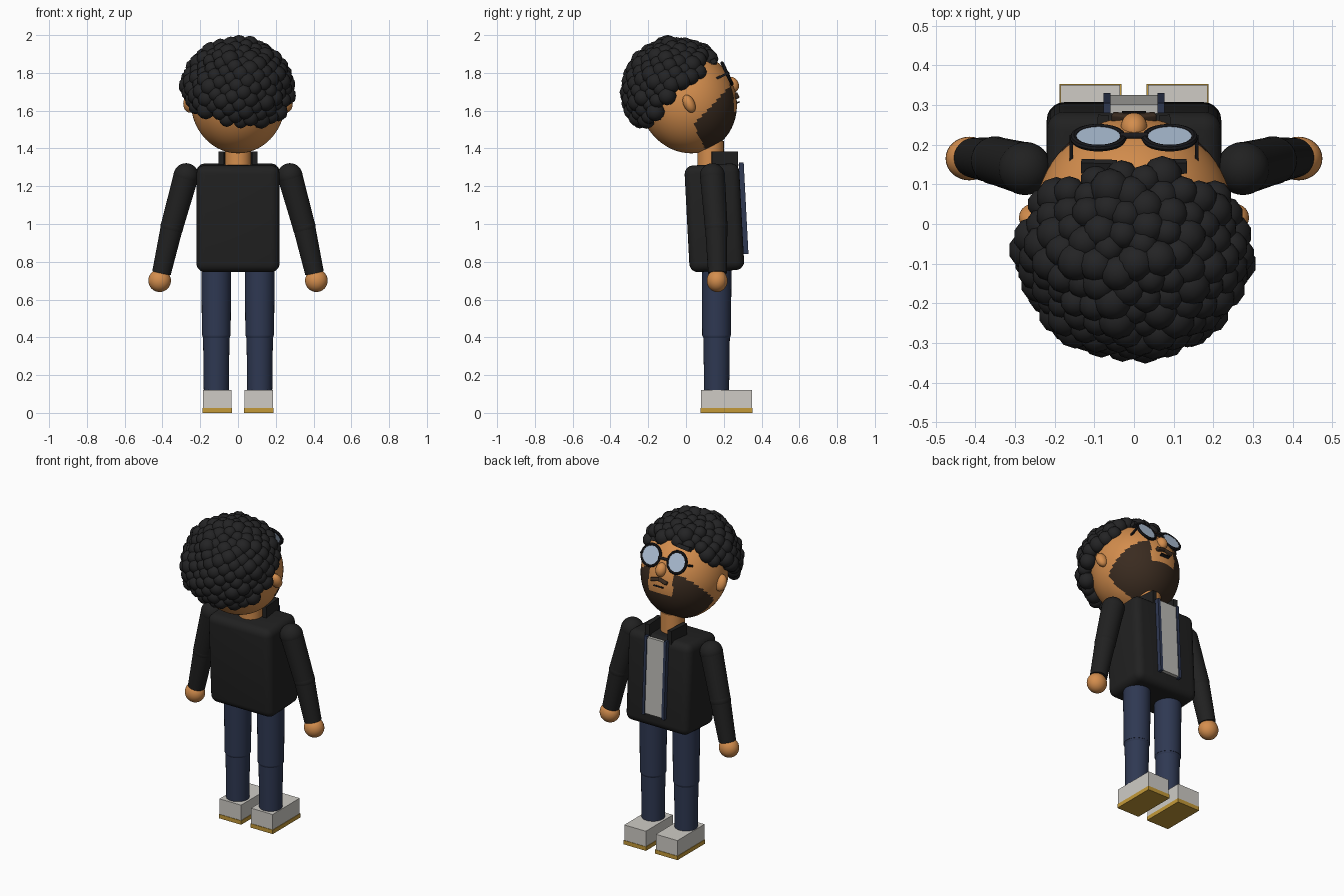
import bpy, bmesh, math, random
from mathutils import Vector, Matrix

random.seed(4)
default = bpy.data.objects.get("Cube")
if default:
    bpy.data.objects.remove(default, do_unlink=True)


def material(name, r, g, b):
    m = bpy.data.materials.new(name)
    m.use_nodes = True
    m.diffuse_color = (r, g, b, 1)
    m.node_tree.nodes["Principled BSDF"].inputs["Base Color"].default_value = (r, g, b, 1)
    return m


skin = material("skin", 0.66, 0.27, 0.075)
black = material("jacket black", 0.015, 0.015, 0.015)
curl = material("hair black", 0.017, 0.017, 0.018)
brown = material("beard brown", 0.042, 0.024, 0.014)
denim = material("denim navy", 0.028, 0.04, 0.085)
white = material("shoe white", 0.62, 0.6, 0.56)
gold = material("sole gold", 0.55, 0.32, 0.04)
glass = material("lens blue", 0.44, 0.55, 0.7)
frame = material("frame black", 0.01, 0.01, 0.012)
grey = material("shirt grey", 0.5, 0.49, 0.46)

# Head frame: y points out of the face, z to the crown, leaning back
HEAD = Matrix.Translation((0, 0.01, 1.65)) @ Matrix.Rotation(math.radians(25), 4, 'X')
WORLD = Matrix.Identity(4)


def finish(name, bm, mat, matrix=WORLD, smooth=True):
    me = bpy.data.meshes.new(name)
    bm.to_mesh(me)
    bm.free()
    ob = bpy.data.objects.new(name, me)
    bpy.context.collection.objects.link(ob)
    ob.matrix_world = matrix
    me.materials.append(mat)
    if smooth:
        bpy.ops.object.select_all(action='DESELECT')
        ob.select_set(True)
        bpy.context.view_layer.objects.active = ob
        bpy.ops.object.shade_smooth_by_angle(angle=math.radians(40))
    return ob


def turn(x=0, y=0, z=0):
    return Matrix.LocRotScale(None, Matrix.Rotation(math.radians(z), 3, 'Z')
                              @ Matrix.Rotation(math.radians(y), 3, 'Y')
                              @ Matrix.Rotation(math.radians(x), 3, 'X'), None)


def box(name, mat, loc, size, rot=None, base=WORLD, bevel=0.0):
    bm = bmesh.new()
    bmesh.ops.create_cube(bm, size=1)
    bmesh.ops.scale(bm, vec=size, verts=bm.verts)
    if bevel:
        bmesh.ops.bevel(bm, geom=bm.edges[:], offset=bevel, segments=5, profile=0.5, affect='EDGES')
    return finish(name, bm, mat, base @ Matrix.Translation(loc) @ (rot or WORLD), bevel > 0)


def ball(name, mat, loc, radii, rot=None, base=WORLD, seg=32):
    bm = bmesh.new()
    bmesh.ops.create_uvsphere(bm, u_segments=seg, v_segments=seg // 2, radius=1)
    bmesh.ops.scale(bm, vec=radii, verts=bm.verts)
    return finish(name, bm, mat, base @ Matrix.Translation(loc) @ (rot or WORLD))


def limb(name, mat, a, b, ra, rb, base=WORLD, bevel=0.0):
    """Tapered cylinder from a to b."""
    a, b = Vector(a), Vector(b)
    bm = bmesh.new()
    bmesh.ops.create_cone(bm, cap_ends=True, segments=32, radius1=ra, radius2=rb, depth=(b - a).length)
    if bevel:
        rims = [e for e in bm.edges if any(len(f.verts) > 4 for f in e.link_faces)]
        bmesh.ops.bevel(bm, geom=rims, offset=bevel, segments=4, profile=0.5, affect='EDGES')
    rot = (b - a).to_track_quat('Z', 'Y').to_matrix().to_4x4()
    return finish(name, bm, mat, base @ Matrix.Translation((a + b) / 2) @ rot)


def ring(name, mat, loc, major, minor, base):
    """Torus whose axis is the y direction."""
    bm = bmesh.new()
    n, k = 32, 8
    rows = []
    for i in range(n):
        t = math.tau * i / n
        rows.append([])
        for j in range(k):
            p = math.tau * j / k
            r = major + minor * math.cos(p)
            rows[-1].append(bm.verts.new((r * math.cos(t), minor * math.sin(p), r * math.sin(t))))
    for i in range(n):
        for j in range(k):
            i2, j2 = (i + 1) % n, (j + 1) % k
            bm.faces.new((rows[i][j], rows[i][j2], rows[i2][j2], rows[i2][j]))
    bmesh.ops.recalc_face_normals(bm, faces=bm.faces)
    return finish(name, bm, mat, base @ Matrix.Translation(loc))


# Head with the beard assigned by position
head = ball("head", skin, (0, 0, 0), (0.25, 0.255, 0.28), base=HEAD, seg=128)
head.data.materials.append(brown)
for face in head.data.polygons:
    x, f, u = face.center
    jaw = f > -0.025 and u < -0.115 + 0.4 * f
    mouth_gap = abs(x) < 0.085 and u > -0.15
    if jaw and not mouth_gap:
        face.material_index = 1

# Face details
ball("nose", skin, (0, 0.25, -0.02), (0.033, 0.034, 0.042), base=HEAD)
box("mouth", frame, (0, 0.237, -0.118), (0.06, 0.02, 0.008), base=HEAD)
for side, s in (("left", 1), ("right", -1)):
    ball(side + "_ear", skin, (s * 0.255, 0, -0.015), (0.035, 0.03, 0.05), base=HEAD)
    box(side + "_eyebrow", curl, (s * 0.088, 0.212, 0.137), (0.09, 0.03, 0.024), turn(y=s * 4), HEAD)
    box(side + "_moustache", brown, (s * 0.026, 0.245, -0.082), (0.06, 0.024, 0.022),
        turn(y=s * 14), HEAD, 0.006)
    # Glasses
    ring(side + "_lens_rim", frame, (s * 0.09, 0.25, 0.045), 0.062, 0.009, HEAD)
    limb(side + "_lens", glass, (s * 0.09, 0.245, 0.045), (s * 0.09, 0.255, 0.045), 0.06, 0.06, HEAD)
    box(side + "_glasses_arm", frame, (s * 0.158, 0.215, 0.045), (0.009, 0.08, 0.012), None, HEAD)
limb("glasses_bridge", frame, (-0.035, 0.255, 0.045), (0.035, 0.255, 0.045), 0.008, 0.008, HEAD)

# Curly hair: clustered balls over the back and crown of the head
hair = bmesh.new()
centre, out = Vector((0, -0.05, 1.7)), Vector((0, -0.65, 0.76))
count = 290
for i in range(count):
    h = 1 - 2 * (i + 0.5) / count
    a = i * math.pi * (3 - math.sqrt(5))
    w = math.sqrt(1 - h * h)
    d = Vector((w * math.cos(a), w * math.sin(a), h))
    if d.dot(out) < random.uniform(-0.06, 0.08):
        continue
    r = random.uniform(0.038, 0.052)
    spot = centre + d * random.uniform(0.245, 0.26)
    spot.x *= 1.03
    bmesh.ops.create_icosphere(hair, subdivisions=2, radius=r, matrix=Matrix.Translation(spot))
finish("curly_hair", hair, curl)

# Neck, jacket and collar
limb("neck", skin, (0, 0.13, 1.28), (0, 0.13, 1.44), 0.07, 0.07)
lean = turn(x=3)
box("jacket_body", black, (0, 0.15, 1.033), (0.44, 0.29, 0.565), lean, bevel=0.045)
box("shirt_panel", grey, (0, 0.302, 1.083), (0.12, 0.022, 0.47), lean)
for side, s in (("left", 1), ("right", -1)):
    box(side + "_jacket_trim", denim, (s * 0.068, 0.305, 1.083), (0.018, 0.026, 0.485), lean)
    box(side + "_collar", black, (s * 0.083, 0.205, 1.34), (0.028, 0.14, 0.09), turn(z=s * 5))

    # Arms and hands
    shoulder = (s * 0.275, 0.14, 1.255)
    elbow = (s * 0.35, 0.16, 0.985)
    wrist = (s * 0.405, 0.167, 0.74)
    ball(side + "_shoulder", black, shoulder, (0.067,) * 3)
    limb(side + "_upper_arm", black, shoulder, elbow, 0.066, 0.06)
    ball(side + "_elbow", black, elbow, (0.061,) * 3)
    limb(side + "_forearm", black, elbow, wrist, 0.059, 0.05)
    ball(side + "_hand", skin, (s * 0.415, 0.165, 0.7), (0.06, 0.055, 0.06))

    # Legs
    x, y = s * 0.115, 0.162
    limb(side + "_thigh", denim, (x, y, 0.41), (x, y, 0.8), 0.076, 0.079)
    ball(side + "_knee", denim, (x, y, 0.415), (0.075, 0.075, 0.05))
    limb(side + "_shin", denim, (x, y, 0.1), (x, y, 0.41), 0.066, 0.07)

    # Shoes
    box(side + "_shoe", white, (s * 0.11, 0.215, 0.073), (0.15, 0.27, 0.097))
    box(side + "_sole", gold, (s * 0.11, 0.215, 0.0125), (0.156, 0.276, 0.025))
